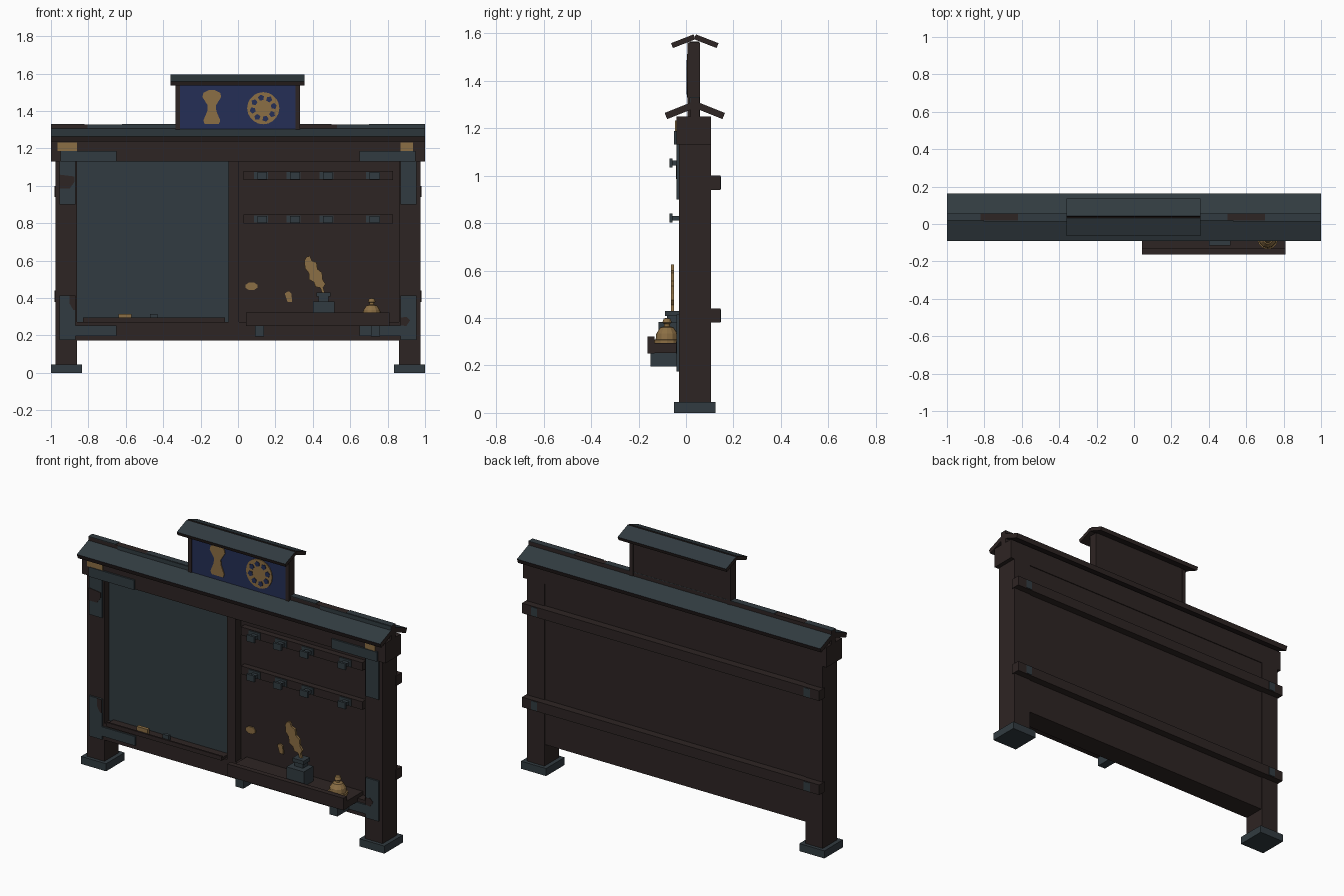
import bpy, bmesh, math
from mathutils import Vector

old = bpy.data.objects.get("Cube")
if old:
    bpy.data.objects.remove(old, do_unlink=True)


def material(name, rgb):
    m = bpy.data.materials.new(name)
    m.use_nodes = True
    m.diffuse_color = (*rgb, 1)
    bsdf = m.node_tree.nodes["Principled BSDF"]
    bsdf.inputs["Base Color"].default_value = (*rgb, 1)
    bsdf.inputs["Roughness"].default_value = 0.8
    return m


WOOD = material("dark wood", (0.027, 0.018, 0.017))
TEAL = material("slate teal", (0.031, 0.044, 0.052))
BLUE = material("sign blue", (0.018, 0.028, 0.092))
GOLD = material("old gold", (0.26, 0.158, 0.058))


def finish(name, bm, *mats):
    bmesh.ops.recalc_face_normals(bm, faces=bm.faces)
    me = bpy.data.meshes.new(name)
    bm.to_mesh(me)
    bm.free()
    ob = bpy.data.objects.new(name, me)
    bpy.context.collection.objects.link(ob)
    for m in mats:
        me.materials.append(m)
    return ob


def box(name, x, y, z, mat):
    """Box from (low, high) ranges."""
    bm = bmesh.new()
    bmesh.ops.create_cube(bm, size=1)
    for v in bm.verts:
        v.co = Vector([(r[0] + r[1]) / 2 + c * (r[1] - r[0]) for r, c in zip((x, y, z), v.co)])
    return finish(name, bm, mat)


def prism(name, pts, lo, hi, mat, axis="y", top=None):
    """Extrude an outline along x or y; upward faces may take a second colour."""
    bm = bmesh.new()
    place = (lambda a, b, d: (a, d, b)) if axis == "y" else (lambda a, b, d: (d, a, b))
    face = bm.faces.new([bm.verts.new(place(a, b, lo)) for a, b in pts])
    ext = bmesh.ops.extrude_face_region(bm, geom=[face])
    shift = Vector((0, hi - lo, 0) if axis == "y" else (hi - lo, 0, 0))
    bmesh.ops.translate(bm, vec=shift, verts=[e for e in ext["geom"] if isinstance(e, bmesh.types.BMVert)])
    if top:
        bmesh.ops.recalc_face_normals(bm, faces=bm.faces)
        for f in bm.faces:
            f.material_index = int(f.normal.z > 0.8)
    return finish(name, bm, mat, *([top] if top else []))


def ring(cx, cz, rx, rz, n, turn=0.0):
    return [(cx + rx * math.cos(turn + i * math.tau / n), cz + rz * math.sin(turn + i * math.tau / n))
            for i in range(n)]


# Posts, feet and corner irons
for s, side in ((1, "left"), (-1, "right")):
    def span(a, b):
        return tuple(sorted((s * a, s * b)))
    box(f"{side}_post", span(0.86, 0.975), (-0.03, 0.105), (0.03, 1.25), WOOD)
    box(f"{side}_foot", span(0.835, 1.0), (-0.05, 0.125), (0, 0.045), TEAL)
    box(f"{side}_upper_iron", span(0.87, 0.955), (-0.04, -0.028), (0.9, 1.13), TEAL)
    box(f"{side}_beam_iron", span(0.65, 0.95), (-0.05, -0.03), (1.13, 1.187), TEAL)
    box(f"{side}_lower_iron", span(0.87, 0.955), (-0.04, -0.028), (0.175, 0.415), TEAL)
    box(f"{side}_rail_iron", span(0.65, 0.87), (-0.04, -0.028), (0.197, 0.252), TEAL)
    for z in (0.41, 0.97):
        box(f"{side}_batten_iron", span(0.88, 0.92), (0.1, 0.148), (z - 0.026, z + 0.026), TEAL)
box("right_gold_plate", (-0.965, -0.86), (-0.046, -0.039), (1.187, 1.232), GOLD)
box("left_gold_plate", (0.87, 0.935), (-0.046, -0.039), (1.187, 1.232), GOLD)

# Worn patches on the irons
patches = [[(-0.955, 0.985), (-0.9, 0.985), (-0.875, 1.02), (-0.875, 1.05), (-0.955, 1.06)],
           [(-0.9, 0.415), (-0.9, 0.37), (-0.88, 0.335), (-0.87, 0.335), (-0.87, 0.415)],
           [(0.87, 0.255), (0.9, 0.25), (0.92, 0.28), (0.9, 0.3), (0.87, 0.295)]]
for p in patches:
    prism("worn_patch", p, -0.043, -0.039, WOOD)

# Beams, rails, boards and battens
box("top_beam", (-1, 1), (-0.04, 0.105), (1.13, 1.25), WOOD)
box("bottom_rail", (-0.87, 0.87), (-0.03, 0.1), (0.172, 0.272), WOOD)
box("back_panel", (-0.87, 0.87), (0.02, 0.1), (0.26, 1.14), WOOD)
box("divider", (-0.052, 0.005), (-0.03, 0.03), (0.26, 1.14), WOOD)
box("slate_board", (-0.861, -0.051), (0.013, 0.021), (0.272, 1.13), TEAL)
for z in (0.41, 0.97):
    box("back_batten", (-0.98, 0.98), (0.09, 0.145), (z - 0.03, z + 0.03), WOOD)

# Chalk ledge
box("chalk_ledge", (-0.83, -0.07), (-0.055, 0.02), (0.27, 0.285), WOOD)
box("chalk_ledge_lip", (-0.83, -0.07), (-0.055, -0.045), (0.27, 0.295), WOOD)
box("gold_chalk", (-0.64, -0.57), (-0.04, -0.02), (0.285, 0.316), GOLD)
box("grey_chalk", (-0.47, -0.43), (-0.04, -0.02), (0.285, 0.316), TEAL)

# Pegged rails
for z in (1.055, 0.822):
    box("peg_rail", (0.03, 0.83), (-0.015, 0.022), (z - 0.024, z + 0.024), WOOD)
    for x in (0.13, 0.305, 0.48, 0.73):
        box("peg_plate", (x - 0.045, x + 0.03), (-0.021, -0.014), (z - 0.018, z + 0.02), TEAL)
        box("peg_stem", (x - 0.018, x + 0.018), (-0.06, -0.015), (z - 0.012, z + 0.008), TEAL)
        box("peg_head", (x - 0.026, x + 0.026), (-0.07, -0.056), (z - 0.02, z + 0.018), TEAL)

# Tray and its supports
box("tray_floor", (0.043, 0.81), (-0.16, 0.02), (0.252, 0.294), WOOD)
box("tray_lip", (0.043, 0.81), (-0.163, -0.132), (0.25, 0.322), WOOD)
for x in (0.115, 0.735):
    box("tray_support", (x - 0.025, x + 0.025), (-0.15, -0.02), (0.195, 0.253), TEAL)

# Inkwell and quill
box("inkwell_base", (0.4, 0.515), (-0.115, -0.025), (0.294, 0.382), TEAL)
box("inkwell_neck", (0.43, 0.485), (-0.08, -0.035), (0.38, 0.41), TEAL)
box("inkwell_rim", (0.42, 0.495), (-0.088, -0.028), (0.408, 0.43), TEAL)
quill = [(0.355, 0.6), (0.365, 0.62), (0.385, 0.625), (0.395, 0.6), (0.42, 0.59), (0.425, 0.555),
         (0.45, 0.535), (0.452, 0.5), (0.468, 0.475), (0.455, 0.455), (0.465, 0.425), (0.45, 0.425),
         (0.44, 0.455), (0.415, 0.46), (0.405, 0.485), (0.38, 0.5), (0.378, 0.535), (0.358, 0.56)]
prism("quill", quill, -0.063, -0.05, GOLD)

# Desk bell, turned from a profile
bm = bmesh.new()
profile = [(0, 0.294), (0.055, 0.294), (0.055, 0.308), (0.048, 0.31), (0.045, 0.335),
           (0.028, 0.36), (0.012, 0.365), (0.012, 0.375), (0.02, 0.38), (0.014, 0.398), (0, 0.4)]
verts = [bm.verts.new((r, 0, z)) for r, z in profile]
edges = [bm.edges.new(e) for e in zip(verts, verts[1:])]
bmesh.ops.spin(bm, geom=verts + edges, cent=(0, 0, 0), axis=(0, 0, 1), angle=math.tau, steps=12)
bmesh.ops.remove_doubles(bm, verts=bm.verts, dist=0.0005)
bell = finish("bell", bm, GOLD)
bell.location = (0.715, -0.08, 0)

# Wax seals on the panel
prism("wide_seal", ring(0.072, 0.463, 0.034, 0.022, 8, 0.39), 0.012, 0.021, GOLD)
prism("tall_seal", [(0.25, 0.425), (0.27, 0.437), (0.285, 0.425), (0.29, 0.378), (0.265, 0.378)],
      0.012, 0.021, GOLD)


# Gabled roofs made of two tilted slabs
def gable(name, x, mid, gap, reach, z_top, z_low, thick):
    for s, side in ((-1, "front"), (1, "back")):
        d = Vector((s * (reach - gap), z_low - z_top)).normalized()
        n = Vector((-d.y, d.x)) * s * thick
        a, b = Vector((mid + s * gap, z_top)), Vector((mid + s * reach, z_low))
        prism(f"{name}_{side}", [a, b, b - n, a - n], *x, WOOD, axis="x", top=TEAL)


gable("main_roof", (-1, 1), 0.037, 0.017, 0.127, 1.308, 1.264, 0.028)
gable("sign_roof", (-0.36, 0.355), 0.037, 0.005, 0.1, 1.595, 1.558, 0.022)
box("ridge_beam", (-1, 1), (0.018, 0.056), (1.24, 1.328), WOOD)
for a, b in ((-1, -0.82), (-0.62, 0.5), (0.7, 1)):
    box("ridge_cover", (a, b), (0.018, 0.056), (1.327, 1.331), TEAL)
for a, b in ((-0.805, -0.33), (0.53, 1)):
    box("ridge_face", (a, b), (0.014, 0.019), (1.3, 1.329), TEAL)

# Sign body
box("sign_body", (-0.32, 0.32), (0.015, 0.055), (1.25, 1.565), WOOD)
for x in (-0.322, 0.32):
    box("sign_post", (x - 0.012, x + 0.012), (0.006, 0.058), (1.25, 1.56), WOOD)
box("sign_panel", (-0.31, 0.308), (0.01, 0.016), (1.3, 1.54), BLUE)

# Hourglass emblem, mirrored about its axis
half = [(0.038, 1.33), (0.045, 1.35), (0.024, 1.4), (0.022, 1.43), (0.05, 1.475), (0.045, 1.497), (0.015, 1.512)]
prism("hourglass_emblem", [(-0.14 + x, z) for x, z in half] + [(-0.14 - x, z) for x, z in reversed(half)],
      0.005, 0.011, GOLD)

# Wheel emblem with a ring of openings
prism("wheel_emblem", ring(0.135, 1.415, 0.086, 0.086, 20), 0.005, 0.011, GOLD)
for i in range(8):
    t = i * math.tau / 8 + 0.2
    prism("wheel_opening", ring(0.135 + 0.057 * math.cos(t), 1.415 + 0.057 * math.sin(t), 0.017, 0.017, 5, t),
          0.002, 0.0055, BLUE)
